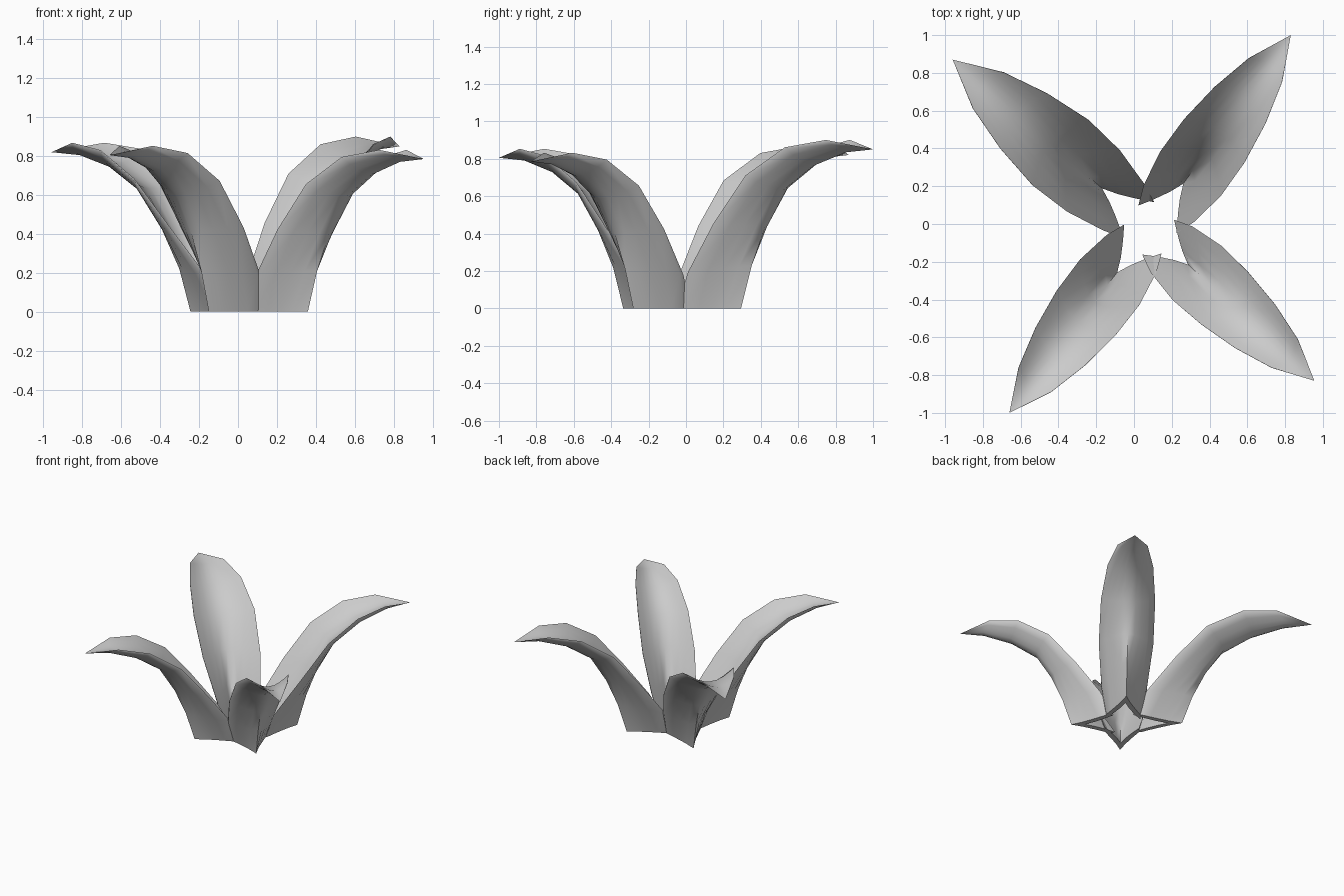
import bpy, bmesh, math
from mathutils import Vector

if "Cube" in bpy.data.objects:
    bpy.data.objects.remove(bpy.data.objects["Cube"])

CENTRE = Vector((0.085, -0.03, 0))
# stations from root to tip; lengths are fractions of the leaf reach, heights scale with tip height
KEEL = [(.315, 0), (.37, .22), (.44, .42), (.535, .61), (.69, .735), (.86, .805), (1, .82)]
EDGE = [(.10, 0), (.155, .19), (.295, .44), (.455, .68), (.64, .825), (.82, .865), (1, .82)]
HALF = [.125, .165, .195, .19, .16, .105, 0]
THICK = [.10, .08, .055, .045, .035, .025, 0]
RIM = [.6, .35, .2, .2, .2, .2]
POWER = [.85, 1.15, 1.5, 1.6, 1.6, 1.5, 1]
ACROSS = [-1, -.75, -.5, -.25, 0, .25, .5, .75, 1]


def make_leaf(name, tip, width):
    """Arched, keeled leaf: outer and inner skins joined at the rims and root."""
    tip = Vector(tip)
    out = Vector((tip.x - CENTRE.x, tip.y - CENTRE.y, 0))
    reach = out.length
    out.normalize()
    side = Vector((-out.y, out.x, 0))
    zs = tip.z / .82
    bm = bmesh.new()
    rings = []
    for i in range(len(KEEL) - 1):
        k = CENTRE + out * KEEL[i][0] * reach + Vector((0, 0, KEEL[i][1] * zs))
        e = CENTRE + out * EDGE[i][0] * reach + Vector((0, 0, EDGE[i][1] * zs))
        half = HALF[i] * (1 + (width - 1) * min(1, max(0, (i - 1) / 2)))
        fold = (e - k).normalized()
        outer, inner = [], []
        for t in ACROSS:
            p = k + (e - k) * abs(t) ** POWER[i] + side * half * t
            outer.append(bm.verts.new(p))
            rim = THICK[i] * (1 - (1 - RIM[i]) * abs(t))
            inner.append(bm.verts.new(p + fold * rim))
        rings.append(outer + inner[::-1])
    n = len(rings[0])
    # skins
    for a, b in zip(rings, rings[1:]):
        for j in range(n):
            bm.faces.new((a[j], a[(j + 1) % n], b[(j + 1) % n], b[j]))
    # pointed tip
    point = bm.verts.new(tip)
    for j in range(n):
        bm.faces.new((rings[-1][j], rings[-1][(j + 1) % n], point))
    # root underside
    for j in range(len(ACROSS) - 1):
        r = rings[0]
        bm.faces.new((r[j], r[j + 1], r[n - 2 - j], r[n - 1 - j]))
    bmesh.ops.recalc_face_normals(bm, faces=bm.faces)
    mesh = bpy.data.meshes.new(name)
    bm.to_mesh(mesh)
    bm.free()
    leaf = bpy.data.objects.new(name, mesh)
    bpy.context.collection.objects.link(leaf)
    bpy.ops.object.select_all(action='DESELECT')
    leaf.select_set(True)
    bpy.context.view_layer.objects.active = leaf
    bpy.ops.object.shade_smooth_by_angle(angle=math.radians(70))


# four leaves forming a rosette
make_leaf("leaf_back_right", (.83, 1.0, .85), 1.04)
make_leaf("leaf_back_left", (-.96, .87, .82), 1.2)
make_leaf("leaf_front_left", (-.66, -1.0, .805), 1.03)
make_leaf("leaf_front_right", (.955, -.83, .785), .98)
